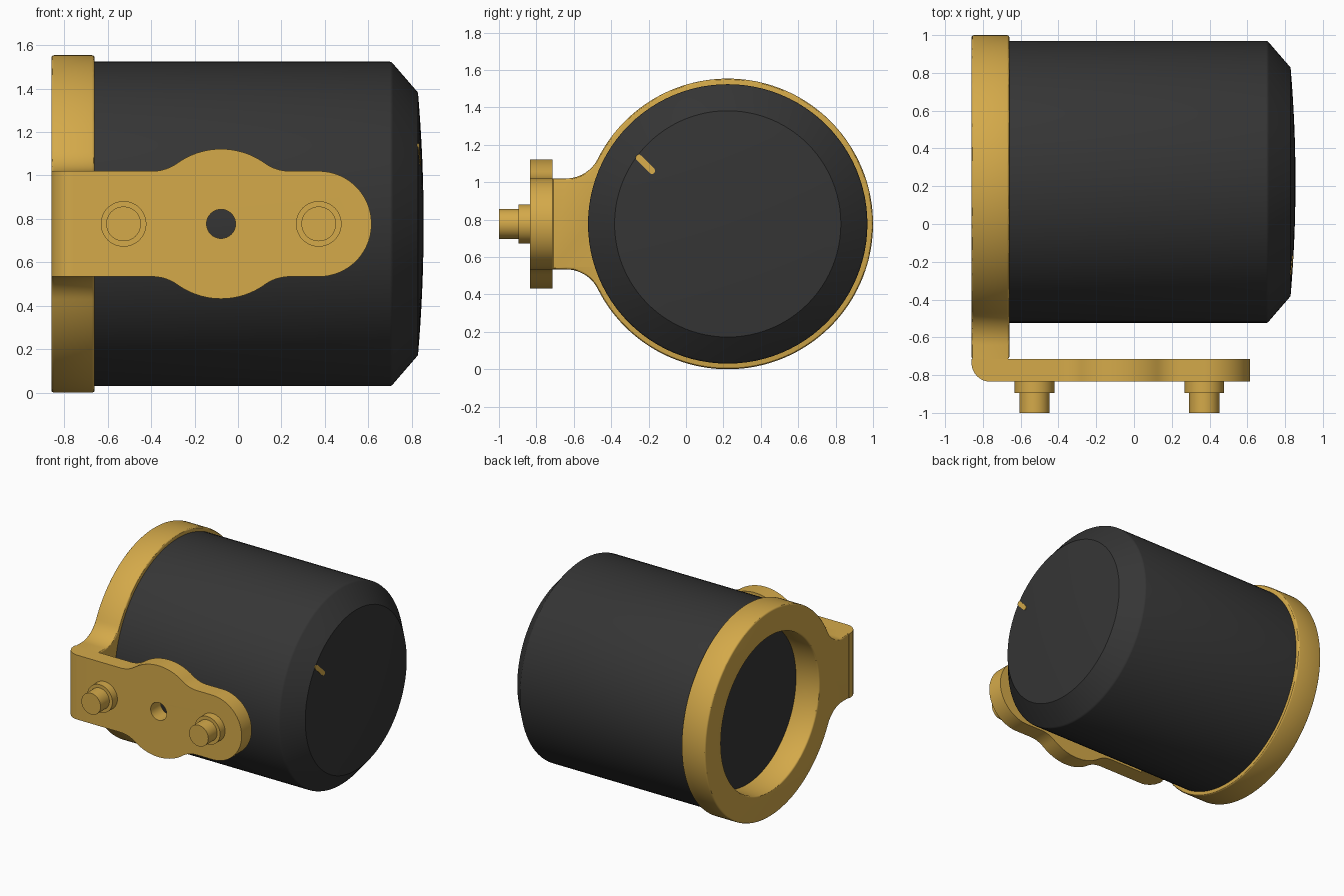
import bpy, bmesh
from math import sin, cos, pi, sqrt, atan2

if "Cube" in bpy.data.objects:
    bpy.data.objects.remove(bpy.data.objects["Cube"])

CY, CZ = 0.223, 0.777        # axis of the drum
ARM = 0.243                  # half width of the bracket strip


def material(name, rgb):
    m = bpy.data.materials.new(name)
    m.diffuse_color = (*rgb, 1)
    m.use_nodes = True
    m.node_tree.nodes["Principled BSDF"].inputs["Base Color"].default_value = m.diffuse_color
    return m


GOLD = material("gold", (0.66, 0.40, 0.068))
BLACK = material("charcoal", (0.036, 0.036, 0.036))


def arc(cx, cy, r, a0, a1, n=24):
    return [(cx + r * cos(a0 + (a1 - a0) * i / n),
             cy + r * sin(a0 + (a1 - a0) * i / n)) for i in range(n + 1)]


def mirrored(half):
    """Close an outline by reflecting its upper half over v = 0."""
    return half + [(u, -v) for u, v in reversed(half) if v > 1e-6]


def finish(name, bm, mat):
    bmesh.ops.remove_doubles(bm, verts=bm.verts, dist=1e-5)
    bmesh.ops.recalc_face_normals(bm, faces=bm.faces)
    me = bpy.data.meshes.new(name)
    bm.to_mesh(me)
    bm.free()
    me.materials.append(mat)
    me.shade_smooth()
    me.set_sharp_from_angle(angle=pi / 6)
    ob = bpy.data.objects.new(name, me)
    bpy.context.collection.objects.link(ob)
    return ob


def plate(name, loops, thick, place, mat, bevel=0.0):
    """Filled outline (with holes) given thickness, then placed by a function of u, v, w."""
    cu = bpy.data.curves.new(name, 'CURVE')
    cu.dimensions = '2D'
    cu.fill_mode = 'BOTH'
    cu.extrude = thick / 2 - bevel
    cu.bevel_depth = bevel
    cu.offset = -bevel
    cu.bevel_resolution = 2
    for pts in loops:
        s = cu.splines.new('POLY')
        s.points.add(len(pts) - 1)
        for p, (u, v) in zip(s.points, pts):
            p.co = (u, v, 0, 1)
        s.use_cyclic_u = True
    tmp = bpy.data.objects.new(name + "_outline", cu)
    bpy.context.collection.objects.link(tmp)
    dg = bpy.context.evaluated_depsgraph_get()
    me = bpy.data.meshes.new_from_object(tmp.evaluated_get(dg))
    bm = bmesh.new()
    bm.from_mesh(me)
    bpy.data.objects.remove(tmp)
    bpy.data.curves.remove(cu)
    bpy.data.meshes.remove(me)
    for v in bm.verts:
        v.co = place(*v.co)
    return finish(name, bm, mat)


def lathe(name, profile, place, mat, steps=96):
    """Revolve (axial, radius) points, then place by a function of axial, u, v."""
    bm = bmesh.new()
    vs = [bm.verts.new((a, r, 0)) for a, r in profile]
    es = [bm.edges.new(p) for p in zip(vs, vs[1:])]
    bmesh.ops.spin(bm, geom=vs + es, cent=(0, 0, 0), axis=(1, 0, 0),
                   angle=2 * pi, steps=steps)
    for v in bm.verts:
        v.co = place(*v.co)
    return finish(name, bm, mat)


def dome(r):
    return 0.855 - 0.026 * (r / 0.605) ** 2


# drum body with chamfered edge and shallow domed face
profile = [(-0.665, 0), (-0.665, 0.747), (0.70, 0.747), (0.708, 0.744), (0.714, 0.738)]
profile += [(dome(0.605 * k / 8), 0.605 * k / 8) for k in range(8, -1, -1)]
lathe("drum_body", profile, lambda a, u, v: (a, CY + u, CZ + v), BLACK)

# pointer mark lying on the domed face
q = sqrt(0.5)
slot = arc(0.05, 0, 0.0165, -pi / 2, pi / 2, 8) + arc(-0.05, 0, 0.0165, pi / 2, 3 * pi / 2, 8)


def on_dome(u, v, w):
    y, z = -0.44 + (u + v) * q, 0.319 + (v - u) * q
    return (dome(sqrt(y * y + z * z)) + w, CY + y, CZ + z)


plate("pointer_mark", [slot], 0.008, on_dome, GOLD)

# clamp ring blending into the side arm
R, F = 0.777, 0.19
h = ARM + F
d = sqrt((R + F) ** 2 - h * h)
t = atan2(h, -d)
half = arc(0, 0, R, 0, t, 64) + arc(-d, h, F, t - pi, -pi / 2, 14)[1:]
half.append((-0.715 - CY, ARM))
plate("clamp_ring", [mirrored(half), arc(0, 0, 0.583, 0, 2 * pi, 96)[:-1]], 0.2,
      lambda u, v, w: (-0.76 + w, CY + u, CZ + v), GOLD, bevel=0.012)

# rounded corner where the arm turns into the foot
corner = [(-0.66, -0.835), (-0.66, -0.715), (-0.86, -0.715)]
corner += arc(-0.76, -0.735, 0.1, pi, 1.5 * pi, 12)
plate("bracket_corner", [corner], 2 * ARM, lambda u, v, w: (u, v, CZ + w), GOLD)

# foot plate with a round bulge and a centre hole
B, F, BX = 0.345, 0.2, -0.078
h = ARM + F
d = sqrt((B + F) ** 2 - h * h)
t = atan2(h, d)
half = arc(0.615 - ARM, 0, ARM, 0, pi / 2)
half += arc(BX + d, h, F, -pi / 2, t - pi, 10)
half += arc(BX, 0, B, t, pi - t)[1:]
half += arc(BX - d, h, F, -t, -pi / 2, 10)[1:]
half.append((-0.66, ARM))
plate("foot_plate", [mirrored(half), arc(BX, 0, 0.067, 0, 2 * pi, 32)[:-1]], 0.12,
      lambda u, v, w: (u, -0.775 + w, CZ + v), GOLD)

# stepped mounting studs
for side, x in (("left", -0.527), ("right", 0.372)):
    lathe(side + "_stud", [(-0.83, 0), (-0.83, 0.105), (-0.895, 0.105), (-0.895, 0.08),
                           (-1.0, 0.08), (-1.0, 0)],
          lambda a, u, v: (x + u, a, CZ + v), GOLD, 48)
